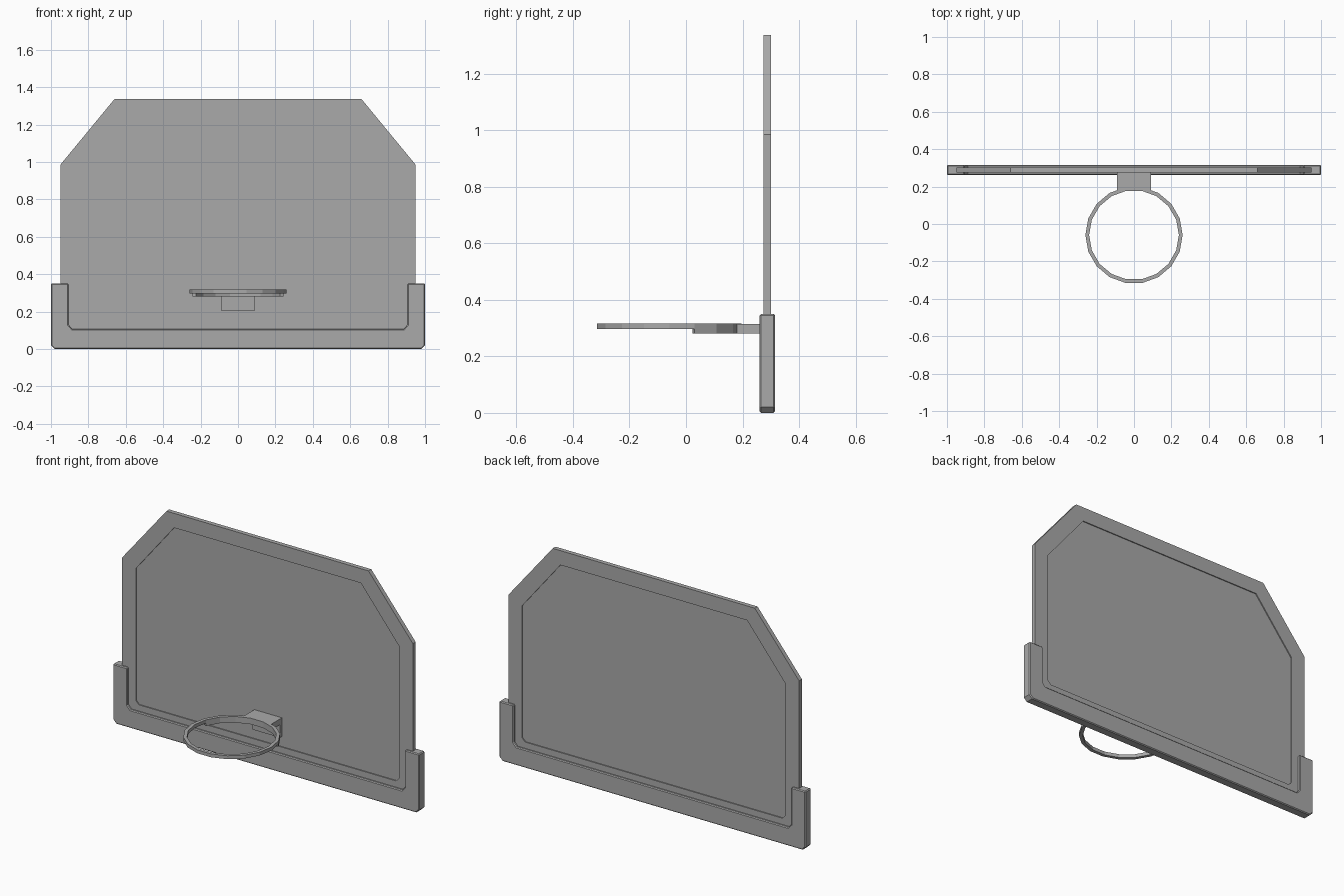
import bpy, bmesh
from math import cos, sin, radians

cube = bpy.data.objects.get("Cube")
if cube:
    bpy.data.objects.remove(cube, do_unlink=True)

grey = bpy.data.materials.new("plain_grey")
grey.use_nodes = True
colour = (0.4, 0.4, 0.4, 1)
grey.diffuse_color = colour
grey.node_tree.nodes["Principled BSDF"].inputs["Base Color"].default_value = colour


def finish(name, bm, bevel=0):
    bmesh.ops.recalc_face_normals(bm, faces=bm.faces[:])
    mesh = bpy.data.meshes.new(name)
    bm.to_mesh(mesh)
    bm.free()
    mesh.materials.append(grey)
    obj = bpy.data.objects.new(name, mesh)
    bpy.context.collection.objects.link(obj)
    if bevel:
        mod = obj.modifiers.new("soft_edges", 'BEVEL')
        mod.width = bevel
        mod.segments = 1
        mod.limit_method = 'ANGLE'
        mod.angle_limit = radians(60)
    return obj


def mirrored(half):
    """Close a right-hand outline, given bottom to top, across x = 0."""
    return half + [(-x, z) for x, z in reversed(half)]


def slab(name, outline, y0, y1, bevel=0):
    """Extrude an x-z outline along y."""
    bm = bmesh.new()
    face = bm.faces.new([bm.verts.new((x, y0, z)) for x, z in outline])
    new = bmesh.ops.extrude_face_region(bm, geom=[face])["geom"]
    verts = [v for v in new if isinstance(v, bmesh.types.BMVert)]
    bmesh.ops.translate(bm, verts=verts, vec=(0, y1 - y0, 0))
    return finish(name, bm, bevel)


def band(name, outer, inner, closed=True):
    """Solid band between two loops, each a list of (near, far) points."""
    bm = bmesh.new()
    sections = [[bm.verts.new(p) for p in (o[0], o[1], i[1], i[0])]
                for o, i in zip(outer, inner)]
    pairs = list(zip(sections, sections[1:]))
    if closed:
        pairs.append((sections[-1], sections[0]))
    else:
        bm.faces.new(sections[0])
        bm.faces.new(sections[-1])
    for a, b in pairs:
        for k in range(4):
            n = (k + 1) % 4
            bm.faces.new((a[k], a[n], b[n], b[k]))
    return finish(name, bm)


# Backboard: raised frame around a recessed panel
frame_outer = mirrored([(0.93, 0.05), (0.95, 0.07), (0.95, 0.985), (0.66, 1.337)])
frame_inner = mirrored([(0.84, 0.145), (0.86, 0.165), (0.86, 0.945), (0.61, 1.252)])


def depth(loop):
    return [((x, 0.275, z), (x, 0.301, z)) for x, z in loop]


band("backboard_frame", depth(frame_outer), depth(frame_inner))
slab("backboard_panel", frame_inner, 0.281, 0.295)

# U-shaped padding along the lower edge
padding = mirrored([(0.98, 0), (1, 0.02), (1, 0.35), (0.907, 0.35),
                    (0.907, 0.13), (0.887, 0.108)])
slab("edge_padding", padding, 0.261, 0.315, 0.005)

# Hoop and the support strip beneath its rear half
SIDES, CENTRE = 18, -0.059


def arc(radius, z0, z1, first, last):
    points = []
    for k in range(first, last):
        a = radians(k * 360 / SIDES)
        x, y = radius * cos(a), CENTRE + radius * sin(a)
        points.append(((x, y, z0), (x, y, z1)))
    return points


band("hoop", arc(0.26, 0.297, 0.317, 0, SIDES), arc(0.24, 0.297, 0.317, 0, SIDES))
band("hoop_support", arc(0.26, 0.281, 0.297, 1, 9), arc(0.24, 0.281, 0.297, 1, 9), False)

# Bracket joining the hoop to the backboard
slab("bracket_arm", mirrored([(0.09, 0.281), (0.09, 0.315)]), 0.178, 0.283)
slab("bracket_plate", mirrored([(0.09, 0.205), (0.09, 0.3)]), 0.262, 0.283)
